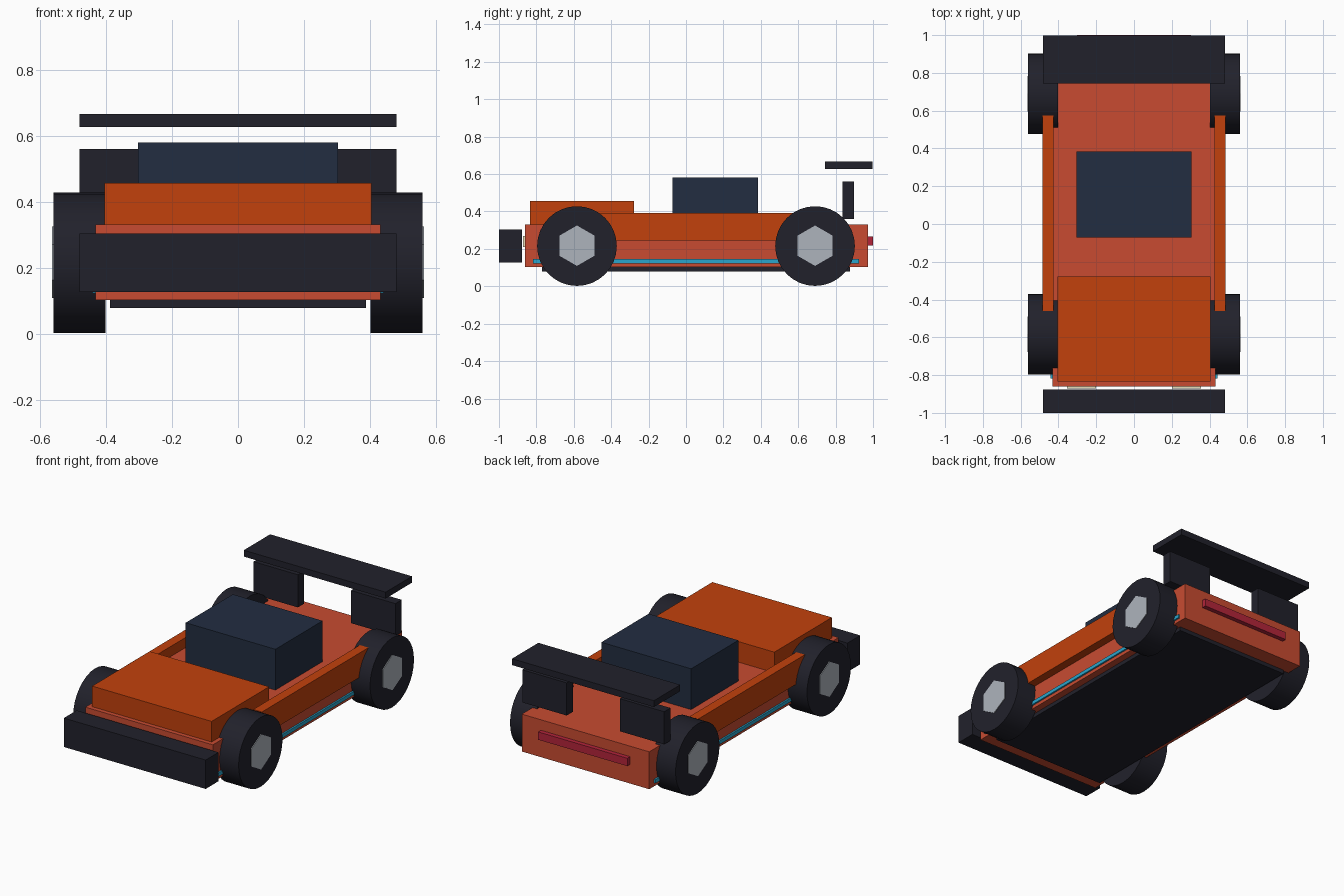
import bpy, bmesh, math

if "Cube" in bpy.data.objects:
    bpy.data.objects.remove(bpy.data.objects["Cube"])


def material(name, hex_code):
    """Flat colour from an sRGB hex code."""
    def lin(c):
        c /= 255
        return c / 12.92 if c <= 0.04045 else ((c + 0.055) / 1.055) ** 2.4
    m = bpy.data.materials.new(name)
    m.diffuse_color = [lin(int(hex_code[i:i + 2], 16)) for i in (0, 2, 4)] + [1]
    m.use_nodes = True
    m.node_tree.nodes["Principled BSDF"].inputs["Base Color"].default_value = m.diffuse_color
    return m


RED = material("body red", "c84b31")
ORANGE = material("panel orange", "c2410c")
BLACK = material("dark trim", "21212b")
GLASS = material("cabin navy", "222d41")
SILVER = material("hub silver", "aeb4bc")
CYAN = material("strip cyan", "2aa5cc")
TAIL = material("tail light red", "b3243a")
LAMP = material("headlight cream", "f0e6c0")


def add_object(name, bm, mat):
    bmesh.ops.recalc_face_normals(bm, faces=bm.faces)
    mesh = bpy.data.meshes.new(name)
    bm.to_mesh(mesh)
    bm.free()
    mesh.materials.append(mat)
    ob = bpy.data.objects.new(name, mesh)
    bpy.context.collection.objects.link(ob)
    return ob


def box(name, x, y, z, mat):
    """Box from (min, max) ranges on each axis."""
    bm = bmesh.new()
    bmesh.ops.create_cube(bm, size=1)
    for v in bm.verts:
        v.co = [r[0] if c < 0 else r[1] for c, r in zip(v.co, (x, y, z))]
    return add_object(name, bm, mat)


def pair(name, x, y, z, mat):
    """Box mirrored to both sides."""
    box("right_" + name, x, y, z, mat)
    box("left_" + name, (-x[1], -x[0]), y, z, mat)


def disc(name, x, y, z, radius, sides, mat, smooth=False):
    """Cylinder along x with a vertex at the top."""
    bm = bmesh.new()
    angles = [2 * math.pi * i / sides for i in range(sides)]
    ring = [bm.verts.new((x[0], y + radius * math.sin(a), z + radius * math.cos(a)))
            for a in angles]
    face = bm.faces.new(ring)
    ext = bmesh.ops.extrude_face_region(bm, geom=[face], use_keep_orig=True)
    for v in ext["geom"]:
        if isinstance(v, bmesh.types.BMVert):
            v.co.x = x[1]
    ob = add_object(name, bm, mat)
    if smooth:
        bpy.ops.object.select_all(action='DESELECT')
        ob.select_set(True)
        bpy.context.view_layer.objects.active = ob
        bpy.ops.object.shade_smooth_by_angle(angle=math.radians(35))


# Body and panels
box("body", (-0.432, 0.432), (-0.861, 0.973), (0.102, 0.331), RED)
box("floor_plate", (-0.388, 0.388), (-0.77, 0.877), (0.078, 0.115), BLACK)
box("hood", (-0.405, 0.405), (-0.834, -0.277), (0.325, 0.457), ORANGE)
box("cabin", (-0.304, 0.304), (-0.072, 0.385), (0.325, 0.581), GLASS)
box("front_bumper", (-0.481, 0.481), (-1.0, -0.876), (0.127, 0.304), BLACK)
pair("side_panel", (0.425, 0.484), (-0.46, 0.577), (0.244, 0.393), ORANGE)
pair("glow_strip", (0.42, 0.442), (-0.818, 0.925), (0.123, 0.145), CYAN)

# Lights
pair("headlight", (0.2, 0.355), (-0.872, -0.855), (0.21, 0.27), LAMP)
box("tail_light", (-0.302, 0.302), (0.965, 1.0), (0.219, 0.267), TAIL)

# Rear wing
box("rear_wing", (-0.481, 0.481), (0.743, 0.998), (0.628, 0.667), BLACK)
pair("wing_support", (0.18, 0.481), (0.837, 0.898), (0.361, 0.561), BLACK)

# Wheels
for end, y in (("front", -0.583), ("rear", 0.69)):
    for side, s in (("right", 1), ("left", -1)):
        disc(f"{end}_{side}_tire", (0.402 * s, 0.561 * s), y, 0.215, 0.213, 32, BLACK, True)
        disc(f"{end}_{side}_hub", (0.45 * s, 0.565 * s), y, 0.217, 0.108, 6, SILVER)
